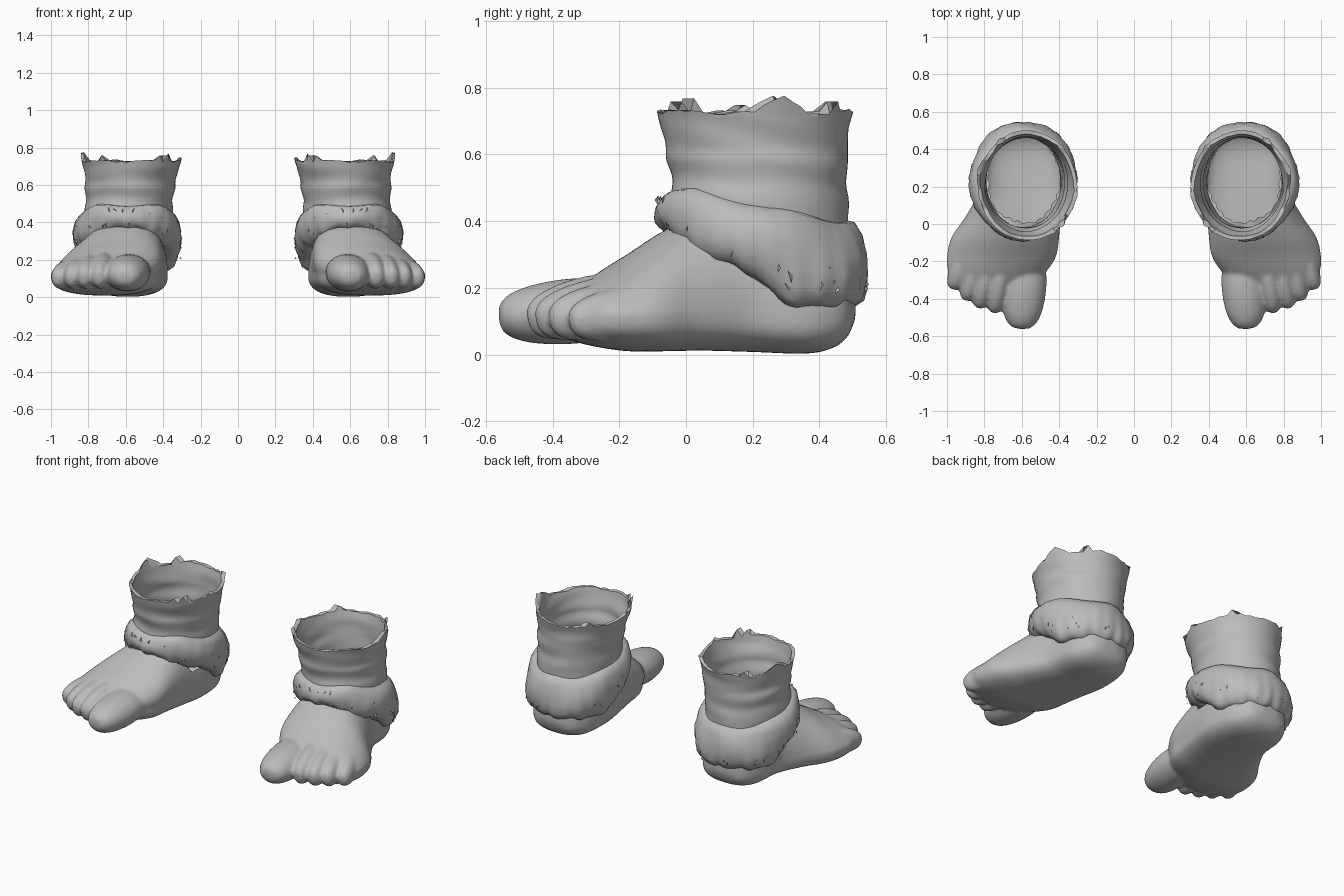
import bpy, bmesh, math, random
from mathutils import Vector, Matrix

random.seed(7)
if "Cube" in bpy.data.objects:
    bpy.data.objects.remove(bpy.data.objects["Cube"])

GREY = (0.5, 0.5, 0.49, 1)
mat = bpy.data.materials.new("warm grey")
mat.use_nodes = True
mat.diffuse_color = GREY
bsdf = mat.node_tree.nodes["Principled BSDF"]
bsdf.inputs["Base Color"].default_value = GREY
bsdf.inputs["Roughness"].default_value = 0.8


def add_object(name, bm, angle=40):
    """Turn a bmesh of the left side into a smooth, mirrored object."""
    mesh = bpy.data.meshes.new(name)
    bmesh.ops.recalc_face_normals(bm, faces=bm.faces)
    bm.to_mesh(mesh)
    bm.free()
    mesh.materials.append(mat)
    obj = bpy.data.objects.new(name, mesh)
    bpy.context.collection.objects.link(obj)
    bpy.ops.object.select_all(action="DESELECT")
    obj.select_set(True)
    bpy.context.view_layer.objects.active = obj
    bpy.ops.object.shade_smooth_by_angle(angle=math.radians(angle))
    obj.modifiers.new("Mirror", "MIRROR").use_mirror_merge = False
    return obj


def loft(bm, rings, caps=False):
    """Skin closed rings of points."""
    rows = [[bm.verts.new(p) for p in ring] for ring in rings]
    for a, b in zip(rows, rows[1:]):
        n = len(a)
        for i in range(n):
            bm.faces.new((a[i], a[(i + 1) % n], b[(i + 1) % n], b[i]))
    if caps:
        bm.faces.new(rows[0])
        bm.faces.new(rows[-1])


def refine(rows, steps=5):
    """Add in-between sections along a smooth curve."""
    padded = [rows[0]] + rows + [rows[-1]]
    result = []
    for p, q, r, s in zip(padded, padded[1:], padded[2:], padded[3:]):
        for k in range(steps):
            t = k / steps
            result.append([b + t / 2 * (c - a + t * (2 * a - 5 * b + 4 * c - d + t * (3 * (b - c) + d - a)))
                           for a, b, c, d in zip(p, q, r, s)])
    return result + [rows[-1]]


def lerp_table(table, t):
    """Read a value from (position, value) pairs."""
    for (t0, v0), (t1, v1) in zip(table, table[1:]):
        if t <= t1:
            return v0 + (v1 - v0) * max(0, (t - t0) / (t1 - t0))
    return table[-1][1]


def power(v, e):
    return math.copysign(abs(v) ** e, v)


# Foot body: sections along y as (y, centre x, half width, bottom, top, lean)
SECTIONS = [
    (0.508, 0.59, 0.05, 0.11, 0.20, 0), (0.485, 0.59, 0.12, 0.055, 0.28, 0),
    (0.44, 0.59, 0.165, 0.02, 0.36, 0), (0.36, 0.59, 0.2, 0.003, 0.41, 0),
    (0.20, 0.595, 0.22, 0.008, 0.44, 0), (0.05, 0.645, 0.25, 0.012, 0.425, 0.05),
    (-0.07, 0.695, 0.28, 0.01, 0.37, 0.09), (-0.17, 0.715, 0.285, 0.01, 0.305, 0.09),
    (-0.25, 0.735, 0.26, 0.02, 0.255, 0.07), (-0.32, 0.755, 0.205, 0.035, 0.205, 0.05),
    (-0.36, 0.75, 0.13, 0.05, 0.17, 0.03),
]
rings = []
for y, cx, hw, low, high, lean in refine(SECTIONS):
    mid = 0.125
    ring = []
    for i in range(40):
        a = math.tau * i / 40
        c, s = math.cos(a), math.sin(a)
        z = mid + ((high - mid) * s if s > 0 else (mid - low) * power(s, 0.65))
        ring.append((cx + hw * power(c, 0.95 if s > 0 else 0.8) - lean * max(s, 0), y, z))
    rings.append(ring)
bm = bmesh.new()
loft(bm, rings, caps=True)

# Toes: (base, tip, half width, half height)
TOES = [
    ((0.57, -0.10, 0.15), (0.605, -0.563, 0.112), 0.120, 0.098),
    ((0.69, -0.13, 0.19), (0.748, -0.475, 0.10), 0.062, 0.088),
    ((0.75, -0.11, 0.18), (0.83, -0.45, 0.10), 0.061, 0.086),
    ((0.80, -0.08, 0.165), (0.90, -0.41, 0.10), 0.060, 0.083),
    ((0.85, -0.03, 0.15), (0.972, -0.35, 0.098), 0.060, 0.078),
]
for base, tip, hw, hh in TOES:
    base, tip = Vector(base), Vector(tip)
    turn = (tip - base).to_track_quat("Y", "Z").to_matrix().to_4x4()
    place = Matrix.Translation((base + tip) / 2) @ turn
    ball = bmesh.ops.create_uvsphere(bm, u_segments=24, v_segments=16, radius=1)
    for v in ball["verts"]:
        # Capsule along the toe, blunt at the tip and tapered at the base
        r = math.hypot(v.co.x, v.co.z)
        k = r ** -0.35 if r > 1e-4 and v.co.y > 0 else 1
        v.co = place @ Vector((v.co.x * k * hw, v.co.y * (tip - base).length / 2, v.co.z * k * hh))

# Fuse toes and body, soften the joins, then open the ankle
foot = add_object("foot", bm)
foot.modifiers.clear()
remesh = foot.modifiers.new("Fuse", "REMESH")
remesh.mode = "VOXEL"
remesh.voxel_size = 0.009
soften = foot.modifiers.new("Soften", "SMOOTH")
soften.factor = 0.5
soften.iterations = 10
fused = foot.evaluated_get(bpy.context.evaluated_depsgraph_get())
bm = bmesh.new()
bm.from_mesh(fused.to_mesh())
bpy.data.objects.remove(foot)


def over_ankle(p):
    return p.z > 0.25 and ((p.x - 0.585) / 0.215) ** 2 + ((p.y - 0.22) / 0.26) ** 2 < 1


bmesh.ops.delete(bm, geom=[f for f in bm.faces if over_ankle(f.calc_center_median())], context="FACES")
add_object("foot", bm, 60)

# Ankle sleeve: (height, centre x, half x, centre y, half y), outside then inside
SLEEVE = [
    (0.28, 0.59, 0.22, 0.23, 0.26), (0.45, 0.585, 0.235, 0.22, 0.265),
    (0.52, 0.58, 0.232, 0.22, 0.262), (0.58, 0.578, 0.241, 0.215, 0.270),
    (0.62, 0.575, 0.240, 0.213, 0.272), (0.68, 0.572, 0.254, 0.207, 0.283),
    (0.728, 0.57, 0.264, 0.205, 0.292),
]
N = 64
# Torn edge: gentle waves, with a few broad and sharp tatters as (place, height)
tear = [0.006 * math.sin(0.6 * i) + random.uniform(-0.004, 0.004) for i in range(N)]
for place, height in ((1, 0.02), (2, 0.035), (3, 0.048), (4, 0.03), (5, 0.015), (10, 0.03),
                      (24, 0.03), (34, 0.02), (40, 0.04), (42, 0.03), (60, -0.02)):
    tear[place] = height


def sleeve_ring(row, inset, torn, shift=0):
    z, cx, hx, cy, hy = row
    ring = []
    for i in range(N):
        a = math.tau * i / N
        jag = tear[(i + shift) % N] if torn else 0
        # Soft creases that fade in and out around the ankle
        fold = 0.004 * math.sin(z * 45 + 1.5 * math.sin(2 * a)) * math.sin(1.5 * a + z * 12) ** 2
        r = fold - inset + jag * 0.3
        ring.append((cx + (hx + r) * math.cos(a), cy + (hy + r) * math.sin(a), z + jag))
    return ring


fine = refine(SLEEVE, 4)
rings = [sleeve_ring(row, 0, row is fine[-1]) for row in fine]
rings += [sleeve_ring(row, 0.02, row is fine[-1], 1) for row in reversed(fine)]
bm = bmesh.new()
loft(bm, rings)
add_object("ankle_sleeve", bm, 50)

# Puffy trim: a tilted roll that drops low around the heel
BOTTOM = [(-0.09, 0.37), (0.0, 0.30), (0.2, 0.235), (0.3, 0.155), (0.4, 0.14), (0.55, 0.145)]
TOP = [(-0.09, 0.495), (0.0, 0.495), (0.25, 0.44), (0.55, 0.40)]
PROFILE = [(0.0, -0.055), (0.04, -0.02), (0.18, 0.0), (0.4, 0.012), (0.62, 0.010),
           (0.8, -0.002), (0.93, -0.022), (1.0, -0.055), (0.96, -0.085)]
M = 96
rings = []
for t, bulge in PROFILE:
    ring = []
    for i in range(M):
        a = math.tau * i / M
        c, s = math.cos(a), math.sin(a)
        y0 = 0.23 + 0.31 * s
        low, high = lerp_table(BOTTOM, y0), lerp_table(TOP, y0)
        z = high + (low - high) * t
        # The front is tightest high up, the heel is fullest low down
        lump = 0.005 * math.sin(5 * a + 5 * t) + 0.005 * t * t * math.sin(23 * a) + random.uniform(-0.002, 0.002)
        r = bulge + lump + max(s, 0) * (0.035 * t - 0.02)
        z += 0.007 * math.sin(13 * a) * t + 0.005 * math.sin(5 * a) * (1 - t)
        ring.append((0.59 + (0.278 + r) * c, 0.23 + (0.308 + r) * s, z))
    rings.append(ring)
bm = bmesh.new()
loft(bm, rings)
add_object("ankle_trim", bm, 60)

# Small loose shreds on the trim
bm = bmesh.new()
for k in range(36):
    a = random.uniform(0, math.tau)
    c, s = math.cos(a), math.sin(a)
    z = lerp_table(BOTTOM, 0.23 + 0.31 * s) + random.uniform(0.03, 0.12)
    p = Vector((0.59 + 0.283 * c, 0.23 + 0.315 * s, z))
    out, side = Vector((c, s, 0)), Vector((-s, c, 0))
    lean = side * random.uniform(-0.02, 0.02) + Vector((0, 0, random.uniform(-0.04, 0.03)))
    bm.faces.new([bm.verts.new(q) for q in (p - lean * 0.5, p + lean * 0.5, p + out * 0.01 + side * 0.006)])
add_object("loose_shreds", bm)
